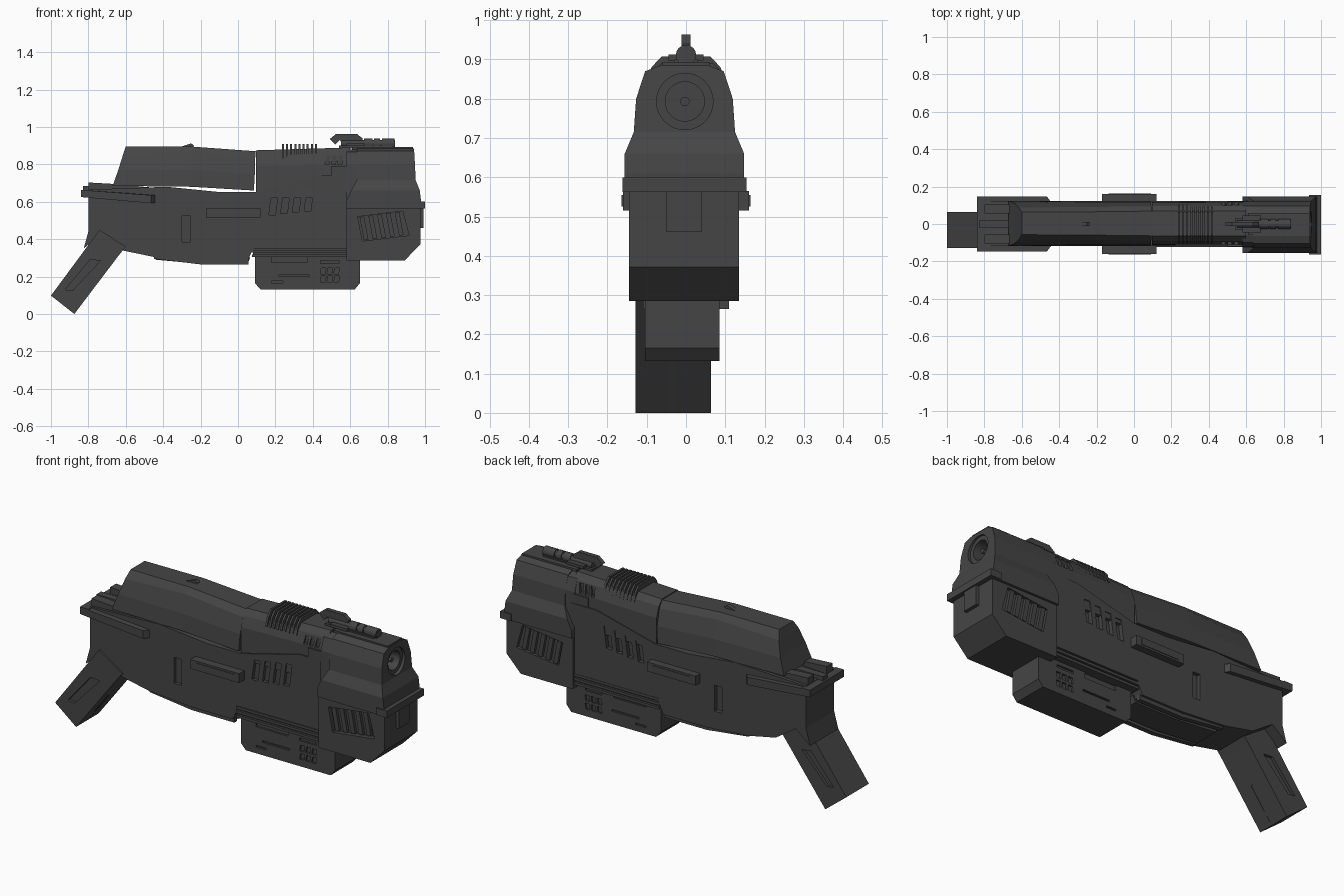
import bpy, bmesh, math
from mathutils import Vector, Matrix

if "Cube" in bpy.data.objects:
    bpy.data.objects.remove(bpy.data.objects["Cube"])

metal = bpy.data.materials.new("dark_gunmetal")
metal.diffuse_color = (0.06, 0.06, 0.06, 1)
metal.use_nodes = True
metal.node_tree.nodes["Principled BSDF"].inputs["Base Color"].default_value = metal.diffuse_color


def finish(name, bm):
    bmesh.ops.recalc_face_normals(bm, faces=bm.faces)
    me = bpy.data.meshes.new(name)
    bm.to_mesh(me)
    bm.free()
    me.materials.append(metal)
    ob = bpy.data.objects.new(name, me)
    bpy.context.collection.objects.link(ob)
    return ob


def add_prism(bm, pts, y0, y1):
    a = [bm.verts.new((x, y0, z)) for x, z in pts]
    b = [bm.verts.new((x, y1, z)) for x, z in pts]
    bm.faces.new(a)
    bm.faces.new(b[::-1])
    for i in range(len(pts)):
        j = (i + 1) % len(pts)
        bm.faces.new((a[i], b[i], b[j], a[j]))


def prism(name, pts, y0, y1):
    bm = bmesh.new()
    add_prism(bm, pts, y0, y1)
    return finish(name, bm)


def rect(x0, x1, z0, z1, lean=0.0):
    return [(x0, z0), (x1, z0), (x1 + lean, z1), (x0 + lean, z1)]


def pair(name, polys, y0, y1):
    """Polygons extruded on both sides of the model."""
    bm = bmesh.new()
    for p in polys:
        add_prism(bm, p, y0, y1)
        add_prism(bm, p, -y1, -y0)
    return finish(name, bm)


def shell(name, stations, cy=0.0):
    """Mirrored cross-sections, each a bottom-to-top list of (x, half width, z)."""
    bm = bmesh.new()
    S = []
    for st in stations:
        S.append([(bm.verts.new((x, cy - w, z)), bm.verts.new((x, cy + w, z))) for x, w, z in st])
    n = len(S[0])
    for s in (S[0], S[-1]):
        for i in range(n - 1):
            bm.faces.new((s[i][0], s[i][1], s[i + 1][1], s[i + 1][0]))
    for s, t in zip(S, S[1:]):
        for k in (0, 1):
            for i in range(n - 1):
                bm.faces.new((s[i][k], t[i][k], t[i + 1][k], s[i + 1][k]))
        for i in (0, n - 1):
            bm.faces.new((s[i][0], t[i][0], t[i][1], s[i][1]))
    return finish(name, bm)


def rod(name, x0, x1, r, y, z, sides=16):
    bm = bmesh.new()
    m = Matrix.Translation(((x0 + x1) / 2, y, z)) @ Matrix.Rotation(math.pi / 2, 4, 'Y')
    bmesh.ops.create_cone(bm, cap_ends=True, segments=sides, radius1=r, radius2=r,
                          depth=x1 - x0, matrix=m)
    return finish(name, bm)


def cut(ob, cutter):
    mod = ob.modifiers.new("cut", 'BOOLEAN')
    mod.operation, mod.solver, mod.object = 'DIFFERENCE', 'EXACT', cutter
    bpy.context.view_layer.update()
    dg = bpy.context.evaluated_depsgraph_get()
    me = bpy.data.meshes.new_from_object(ob.evaluated_get(dg))
    ob.modifiers.clear()
    ob.data = me
    bpy.data.objects.remove(cutter)


# Main body with slots
body = prism("main_body", [
    (-.80, .665), (-.80, .44), (-.825, .35), (-.74, .42), (-.62, .34), (-.45, .305), (-.2, .285),
    (.05, .285), (.09, .365), (.60, .365), (.60, .74), (.45, .74), (.1, .652), (-.1, .652),
    (-.38, .68)], -.118, .122)
slots = [rect(.165 + i * .063, .2 + i * .063, .53 + i * .007, .64 + i * .01, .015) for i in range(4)]
slots.append(rect(-.3, -.255, .385, .525))
cut(body, pair("slot_cutter", slots, .1, .2))
pair("side_bar", [rect(-.17, .12, .515, .565)], .11, .161)
prism("bar_pad", rect(-.135, .09, .525, .555), -.164, .164)

# Underside keel with two long ribs
prism("keel", [(-.45, .32), (-.44, .29), (-.2, .268), (.05, .268), (.065, .3), (.05, .32)], -.07, .07)
pair("keel_rib", [[(-.45, .32), (-.45, .295), (-.2, .265), (.055, .265), (.055, .3)]], .085, .11)

# Rear rails, ridges and back plate
for s in (-1, 1):
    rail = prism("rear_rail", [(-.84, .625), (-.43, .592), (-.43, .635), (-.84, .663)], s * .1, s * .146)
    for v in rail.data.vertices:
        if abs(v.co.y) > .12 and v.co.x > -.5:
            v.co.x -= .035
    prism("rear_ridge", [(-.80, .65), (-.45, .65), (-.45, .675), (-.66, .695), (-.80, .703)],
          s * .055, s * .105)
prism("back_plate", rect(-.84, -.79, .625, .663), -.146, .146)
prism("back_tab", rect(-.83, -.66, .64, .685), -.02, .02)

# Upper cover
shell("upper_cover", [
    [(-.67, .12, .685), (-.64, .108, .77), (-.615, .085, .85), (-.6, .06, .895)],
    [(-.25, .12, .68), (-.25, .114, .77), (-.25, .088, .865), (-.25, .062, .895)],
    [(.085, .12, .66), (.09, .114, .75), (.092, .092, .835), (.095, .066, .87)]], .003)
prism("cover_sight", [(-.35, .88), (-.25, .885), (-.235, .9), (-.25, .912)], -.01, .012)

# Receiver with cooling ribs and small vents
receiver = shell("receiver", [
    [(.095, .115, .62), (.095, .112, .79), (.095, .092, .845), (.095, .066, .875)],
    [(.60, .115, .62), (.60, .112, .80), (.60, .095, .86), (.60, .066, .89)]], .003)
cut(receiver, pair("vent_cutter", [rect(.465 + i * .034, .487 + i * .034, .8, .85, .008)
                                   for i in range(3)], .095, .2))
for i in range(9):
    x = .235 + i * .022
    shell("cooling_rib", [[(q, .105, .83), (q, .088, .88), (q, .062, .908)] for q in (x, x + .011)])
pair("receiver_step", [rect(.5, .61, .74, .79)], .1, .119)

# Front block, lower half with slanted grille
block = prism("front_block", [(.58, .6), (.58, .285), (.89, .285), (.975, .372), (.975, .6)], -.145, .135)
grille = [[(.64, .52), (.665, .39), (.915, .42), (.88, .55)]]
cut(block, pair("grille_cutter", grille, .117, .2))
pair("grille_bar", [[(.65 + i * .047, .518 + i * .006), (.673 + i * .047, .395 + i * .006),
                     (.697 + i * .047, .398 + i * .006), (.674 + i * .047, .521 + i * .006)]
                    for i in range(5)], .11, .133)

# Front block, upper half with muzzle
head = shell("front_head", [
    [(.58, .152, .563), (.58, .152, .61), (.605, .152, .66), (.635, .129, .715),
     (.635, .123, .80), (.635, .1, .87), (.635, .06, .885)],
    [(.978, .152, .563), (.978, .152, .61), (.972, .152, .66), (.95, .129, .715),
     (.946, .123, .80), (.942, .1, .87), (.94, .06, .885)]], -.004)
cut(head, rod("muzzle_cutter", .932, 1.05, .072, -.003, .793, 32))
cut(head, rod("bore_cutter", .87, 1.05, .05, -.003, .793, 32))
rod("bore_pin", .86, .92, .012, -.003, .793)
shell("head_neck", [[(x, .125, .6), (x, .121, .80), (x, .098, .865), (x, .06, .88)]
                    for x in (.58, .65)], -.002)
prism("head_top_plate", rect(.61, .935, .87, .893), -.06, .06)
prism("front_flange", rect(.935, 1.0, .563, .6), -.162, .154)
prism("front_pad", rect(.95, .993, .46, .565), -.05, .04)

# Magazine and the ribbed strip above it
mag = prism("magazine", [(.09, .37), (.09, .165), (.12, .132), (.625, .132), (.652, .165), (.652, .37)],
            -.105, .085)
panels = [rect(.44 + i * .036, .465 + i * .036, z, z + .032, .006) for i in range(3) for z in (.17, .215)]
panels += [rect(.18, .37, .275, .31), rect(.22, .38, .2, .21), rect(.44, .54, .27, .285),
           rect(.18, .24, .165, .175)]
cutter = pair("magazine_cutter", panels, .085, .16)
for v in cutter.data.vertices:
    v.co.y -= .01
cut(mag, cutter)
prism("strip_core", rect(.08, .59, .305, .37), -.112, .112)
for z in (.305, .328, .351):
    prism("strip_rib", rect(.075, .59, z, z + .014), -.124, .124)

# Grip with sunken side panels
grip = prism("grip", [(-1.0, .098), (-.875, 0), (-.64, .31), (-.60, .36), (-.74, .45)], -.128, .064)
gp = [(-.925, .13), (-.885, .125), (-.735, .285), (-.79, .29)]
for y0, y1 in ((-.2, -.112), (.048, .2)):
    cut(grip, prism("grip_cutter", gp, y0, y1))
groove = prism("groove_cutter", [(-.86, -.04), (-.72, .15), (-.75, .17), (-.89, -.02)], -.045, -.025)
cut(grip, groove)

# Scope on top
prism("scope_fin", [(.49, .935), (.525, .963), (.635, .963), (.665, .94), (.665, .9), (.56, .9),
                    (.545, .93), (.52, .905)], -.012, .012)
prism("scope_base", rect(.54, .83, .885, .9), -.03, .03)
pair("scope_lug", [rect(.58, .68, .897, .912)], .01, .045)
rod("scope_tube", .55, .84, .02, 0, .911)
for x0, x1 in ((.675, .72), (.728, .76), (.77, .838)):
    rod("scope_ring", x0, x1, .026, 0, .911)
